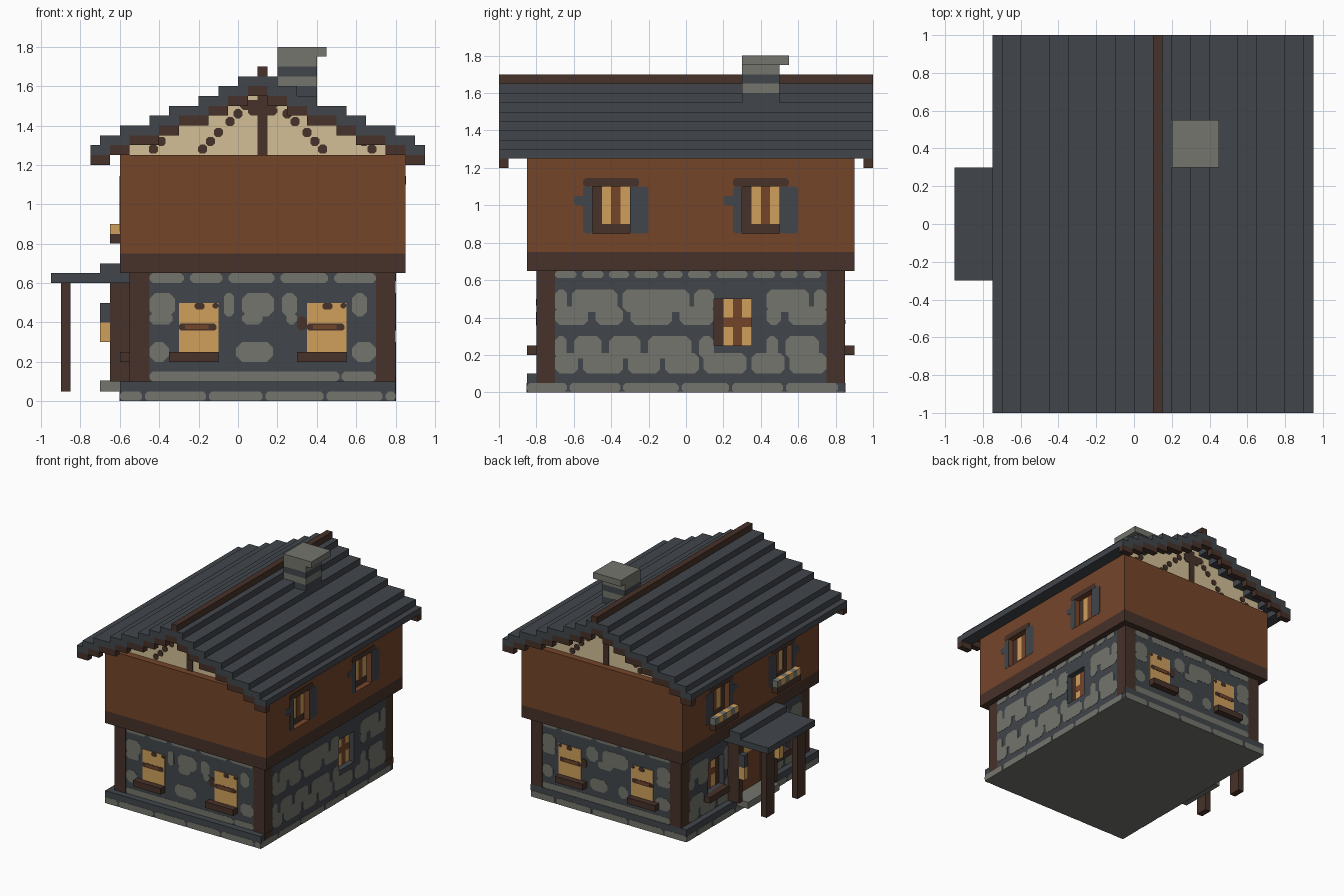
import bpy, bmesh, random
from mathutils import Vector

if "Cube" in bpy.data.objects:
    bpy.data.objects.remove(bpy.data.objects["Cube"], do_unlink=True)
random.seed(4)


def material(name, hexcode):
    srgb = [int(hexcode[i:i + 2], 16) / 255 for i in (0, 2, 4)]
    lin = [c / 12.92 if c < 0.04 else ((c + 0.055) / 1.055) ** 2.4 for c in srgb]
    m = bpy.data.materials.new(name)
    m.use_nodes = True
    m.diffuse_color = (*lin, 1)
    m.node_tree.nodes["Principled BSDF"].inputs["Base Color"].default_value = (*lin, 1)
    return m


BROWN = material("brown planks", "75452a")
DARK = material("dark timber", "473229")
SLATE = material("slate", "41464b")
STONE = material("grey stone", "74756d")
GLOW = material("lit yellow", "d0a05c")
CREAM = material("cream plaster", "d2bf96")


def finish(name, mat, bm):
    bmesh.ops.recalc_face_normals(bm, faces=bm.faces)
    mesh = bpy.data.meshes.new(name)
    bm.to_mesh(mesh)
    bm.free()
    mesh.materials.append(mat)
    obj = bpy.data.objects.new(name, mesh)
    bpy.context.collection.objects.link(obj)


def prism(bm, base, offset):
    face = bm.faces.new([bm.verts.new(p) for p in base])
    out = bmesh.ops.extrude_face_region(bm, geom=[face])["geom"]
    bmesh.ops.translate(bm, vec=offset, verts=[v for v in out if isinstance(v, bmesh.types.BMVert)])


def boxes(name, mat, *spans):
    bm = bmesh.new()
    for x0, x1, y0, y1, z0, z1 in spans:
        prism(bm, [(x0, y0, z0), (x1, y0, z0), (x1, y1, z0), (x0, y1, z0)], (0, 0, z1 - z0))
    finish(name, mat, bm)


# Side wall layer with rectangular window openings left free
def pierced_wall(name, mat, x0, x1, y0, y1, z0, z1, openings, sill, head):
    spans, y = [], y0
    for a, b in openings:
        spans += [(x0, x1, y, a, z0, z1), (x0, x1, a, b, z0, sill), (x0, x1, a, b, head, z1)]
        y = b
    boxes(name, mat, *spans, (x0, x1, y, y1, z0, z1))


# Flat plates on a wall; a wall is (axis, plane position, outward sign)
def plates(name, mat, wall, rects, lift=0.005, chamfer=0):
    axis, pos, sign = wall
    bm = bmesh.new()
    for u0, u1, z0, z1 in rects:
        c = min(chamfer, (u1 - u0) / 3, (z1 - z0) / 3)
        pts = [(u0, z0), (u1, z0), (u1, z1), (u0, z1)]
        if c > 0:
            pts = [(u0 + c, z0), (u1 - c, z0), (u1, z0 + c), (u1, z1 - c),
                   (u1 - c, z1), (u0 + c, z1), (u0, z1 - c), (u0, z0 + c)]
        base = [(pos, u, z) if axis == "x" else (u, pos, z) for u, z in pts]
        step = Vector((sign * lift, 0, 0) if axis == "x" else (0, sign * lift, 0))
        prism(bm, base, step)
    finish(name, mat, bm)


# One course of uneven stones, trimmed around window holes
def course(u0, u1, z0, z1, width, gap, holes=()):
    rects, u = [], u0 - random.uniform(0, width / 2)
    while u < u1:
        w = width * random.uniform(0.7, 1.3)
        pieces = [(max(u, u0), min(u + w, u1))]
        if z1 > 0.24 and z0 < 0.5:
            for h0, h1 in holes:
                pieces = [p for a, b in pieces for p in ((a, min(b, h0)), (max(a, h1), b))]
        rects += [(a, b, z0, z1) for a, b in pieces if b - a > 0.025]
        u += w + gap
    return rects


FRONT, BACK = ("y", -0.795, -1), ("y", 0.845, 1)
RIGHT, LEFT = ("x", 0.8, 1), ("x", -0.55, -1)
UP_RIGHT, UP_LEFT = ("x", 0.85, 1), ("x", -0.6, -1)
PAIR = [(-0.5, -0.3), (0.3, 0.5)]
LONE = [(0.15, 0.35)]

# Foundation, ground floor and corner posts
boxes("foundation", SLATE, (-0.6, 0.8, -0.85, 0.85, 0.004, 0.1))
boxes("foundation_underside", STONE, (-0.6, 0.8, -0.85, 0.85, 0, 0.004))
boxes("ground_floor_core", SLATE, (-0.5, 0.75, -0.795, 0.845, 0.1, 0.65))
pierced_wall("ground_floor_right_wall", SLATE, 0.75, 0.8, -0.7, 0.75, 0.1, 0.65, LONE, 0.25, 0.5)
pierced_wall("ground_floor_left_wall", SLATE, -0.55, -0.5, -0.7, 0.75, 0.1, 0.65, PAIR, 0.25, 0.5)
boxes("corner_posts", DARK, *[(x, x + 0.1, y, y + 0.1, 0.1, 0.65)
                              for x in (-0.55, 0.7) for y in (-0.8, 0.75)])
plates("right_post_feet", DARK, RIGHT, [(y, y + 0.1, 0.05, 0.1) for y in (-0.8, 0.75)], 0.002)

# Stonework courses
for name, wall in (("front", FRONT), ("back", BACK)):
    rects = course(-0.45, 0.7, 0.1, 0.15, 1.5, 0.01)
    for z0, z1, w, g in ((0.2, 0.3, 0.15, 0.1), (0.39, 0.45, 0.13, 0.12),
                         (0.43, 0.55, 0.2, 0.04), (0.6, 0.65, 0.22, 0.03)):
        rects += course(-0.45, 0.7, z0, z1, w, g, [(-0.32, -0.07), (0.3, 0.58)])
    plates(name + "_stones", STONE, wall, rects, 0.002, 0.03)
for name, wall, holes in (("right", RIGHT, [(0.15, 0.43)]), ("left", LEFT, PAIR)):
    rects = []
    for z0, z1, w, g in ((0.1, 0.21, 0.2, 0.025), (0.18, 0.3, 0.2, 0.04), (0.36, 0.46, 0.2, 0.04),
                         (0.43, 0.55, 0.28, 0.025), (0.61, 0.65, 0.13, 0.03)):
        rects += course(-0.7, 0.75, z0, z1, w, g, holes)
    plates(name + "_stones", STONE, wall, rects, 0.002, 0.025)
for name, wall, u0, u1 in (("front", ("y", -0.85, -1), -0.6, 0.8), ("back", ("y", 0.85, 1), -0.6, 0.8),
                           ("right", RIGHT, -0.85, 0.85), ("left", UP_LEFT, -0.85, 0.85)):
    plates(name + "_foundation_stones", STONE, wall, course(u0, u1, 0, 0.05, 0.25, 0.015), 0.002, 0.015)

# Ground floor windows on the gable ends, with projecting sills
for name, wall, y0, y1 in (("front", FRONT, -0.85, -0.79), ("back", BACK, 0.84, 0.9)):
    for side, x in (("right", -0.3), ("left", 0.35)):
        tag = f"{name}_{side}_window"
        plates(tag + "_pane", GLOW, wall, [(x, x + 0.2, 0.25, 0.5)], 0.005)
        plates(tag + "_bar", DARK, wall, [(x, x + 0.19, 0.358, 0.395)], 0.006, 0.01)
        plates(tag + "_bar_centre", BROWN, wall, [(x + 0.03, x + 0.15, 0.366, 0.387)], 0.007)
        plates(tag + "_notches", DARK, wall, [(x + 0.08, x + 0.13, 0.465, 0.5),
                                              (x + 0.17, x + 0.2, 0.47, 0.5)], 0.006, 0.01)
        boxes(tag + "_sill", DARK, (x - 0.05, x + 0.2, y0, y1, 0.2, 0.25))
    plates(name + "_window_hinge", DARK, wall, [(0.3, 0.35, 0.36, 0.43)], 0.006, 0.015)

# Recessed ground floor side windows with four panes
for side, x, sign, openings in (("right", 0.75, 1, LONE), ("left", -0.5, -1, PAIR)):
    for n, (a, b) in enumerate(openings):
        tag, wall = f"low_{side}_window_{n + 1}", ("x", x, sign)
        plates(tag + "_jamb", DARK, wall, [(a, a + 0.05, 0.25, 0.5)], 0.006)
        plates(tag + "_pane", GLOW, wall, [(a + 0.05, b, 0.25, 0.5)], 0.004)
        plates(tag + "_cross", BROWN, wall, [(a + 0.1, a + 0.15, 0.25, 0.5), (a + 0.05, b, 0.35, 0.4)], 0.006)
        if side == "left":
            boxes(tag + "_sill", DARK, (-0.6, -0.54, a, b + 0.05, 0.2, 0.25))

# Upper storey
boxes("upper_floor_beam", DARK, (-0.6, 0.85, -0.85, 0.9, 0.65, 0.75))
boxes("upper_floor_core", BROWN, (-0.55, 0.8, -0.85, 0.9, 0.75, 1.25))
for side, x0, wall in (("right", 0.8, UP_RIGHT), ("left", -0.6, UP_LEFT)):
    pierced_wall(f"upper_{side}_wall", BROWN, x0, x0 + 0.05, -0.85, 0.9, 0.75, 1.25, PAIR, 0.85, 1.1)
    inner = ("x", wall[1] - 0.05 * wall[2], wall[2])
    for place, (a, b) in zip(("front", "back"), PAIR):
        tag = f"upper_{side}_{place}_window"
        plates(tag + "_shutters", SLATE, wall, [(b, b + 0.1, 0.85, 1.1), (a - 0.05, a, 0.85, 1.1),
                                                (a - 0.1, a - 0.03, 1.0, 1.05)], 0.002, 0.012)
        plates(tag + "_lintel", DARK, wall, [(a - 0.05, b + 0.05, 1.1, 1.145)], 0.003, 0.012)
        plates(tag + "_frame", DARK, inner, [(a, a + 0.05, 0.85, 1.1), (a, b, 0.85, 0.9)], 0.006)
        plates(tag + "_pane", GLOW, inner, [(a + 0.05, b, 0.9, 1.1)], 0.004)
        plates(tag + "_mullion", BROWN, inner, [(a + 0.1, a + 0.15, 0.9, 1.1)], 0.006)
        if side == "left":
            boxes(f"{place}_flower_box", DARK, (-0.65, -0.6, a - 0.05, b + 0.05, 0.8, 0.85))
            for n, part, mat in ((0, "flowers", GLOW), (1, "leaves", STONE)):
                boxes(f"{place}_{part}", mat, *[(-0.65, -0.6, a + k * 0.05, a + k * 0.05 + 0.05, 0.85, 0.9)
                                                for k in range(n - 1, 5, 2)])

# Stepped slate roof with plaster gables and verge boards following the steps
edges = [-0.75, -0.7, -0.6, -0.45, -0.35, -0.2, -0.1, 0, 0.1]
slabs, verges, gables = [], [], []
for i, (a, b) in enumerate(zip(edges, edges[1:])):
    top = 1.3 + 0.05 * i
    inner = min(b + 0.05, 0.1)
    start, end = (a if i == 0 else a + 0.05), inner
    for mirror in (False, True):
        flip = (lambda p, q: (0.2 - q, 0.2 - p)) if mirror else (lambda p, q: (p, q))
        slabs.append((*flip(a, inner), -1, 1, top - 0.05, top))
        verges += [(*flip(start, end), y, y + 0.05, top - 0.1, top - 0.05) for y in (-1, 0.95)]
    if i > 1:
        gables.append((a, 0.2 - a, -0.795, 0.845, 1.25, top - 0.05))
boxes("roof_slates", SLATE, *slabs)
boxes("verge_boards", DARK, *verges)
boxes("plaster_gables", CREAM, *gables)
boxes("ridge_beam", DARK, (0.1, 0.15, -1, 1, 1.65, 1.7))

# Gable timbers: king post, bracket and stepped braces
braces = [(-0.18, 1.28), (-0.14, 1.32), (-0.1, 1.365), (-0.04, 1.42), (0, 1.46), (-0.43, 1.28), (-0.39, 1.32)]
dots = braces + [(0.25 - x, z) for x, z in braces]
for name, wall in (("front", FRONT), ("back", BACK)):
    plates(name + "_king_post", DARK, wall, [(0.1, 0.15, 1.25, 1.56)], 0.007)
    plates(name + "_bracket", DARK, wall, [(0.01, 0.2, 1.48, 1.53), (0.05, 0.2, 1.45, 1.5)], 0.006, 0.02)
    plates(name + "_braces", DARK, wall, [(x - 0.023, x + 0.023, z - 0.023, z + 0.023) for x, z in dots],
           0.005, 0.012)

# Chimney
boxes("chimney", STONE, (0.2, 0.4, 0.3, 0.5, 1.6, 1.65), (0.2, 0.4, 0.3, 0.5, 1.7, 1.75),
      (0.2, 0.45, 0.3, 0.55, 1.75, 1.8))
boxes("chimney_bands", SLATE, (0.2, 0.4, 0.3, 0.5, 1.65, 1.7), (0.2, 0.4, 0.3, 0.5, 1.5, 1.6))

# Side porch, door and lanterns
boxes("porch_roof", SLATE, (-0.95, -0.55, -0.3, 0.3, 0.6, 0.65), (-0.7, -0.55, -0.3, 0.3, 0.65, 0.7))
boxes("porch_posts", DARK, *[(-0.9, -0.85, y, y + 0.1, 0.05, 0.6) for y in (-0.25, 0.15)])
boxes("door_pillars", DARK, *[(-0.65, -0.55, y, y + 0.05, 0.1, 0.6) for y in (-0.25, 0.2)])
boxes("door_step", STONE, (-0.7, -0.55, -0.2, 0.2, 0.05, 0.104))
plates("door_frame", DARK, LEFT, [(-0.2, 0.2, 0.1, 0.6)], 0.005)
plates("door", BROWN, LEFT, [(-0.15, 0.15, 0.1, 0.55)], 0.007)
plates("door_pane", GLOW, LEFT, [(-0.05, 0.05, 0.4, 0.5)], 0.009)
boxes("lantern_lights", GLOW, *[(-0.7, -0.65, y, y + 0.05, 0.3, 0.4) for y in (-0.25, 0.2)])
boxes("lantern_caps", SLATE, *[(-0.7, -0.65, y, y + 0.05, 0.4, 0.5) for y in (-0.25, 0.2)])
